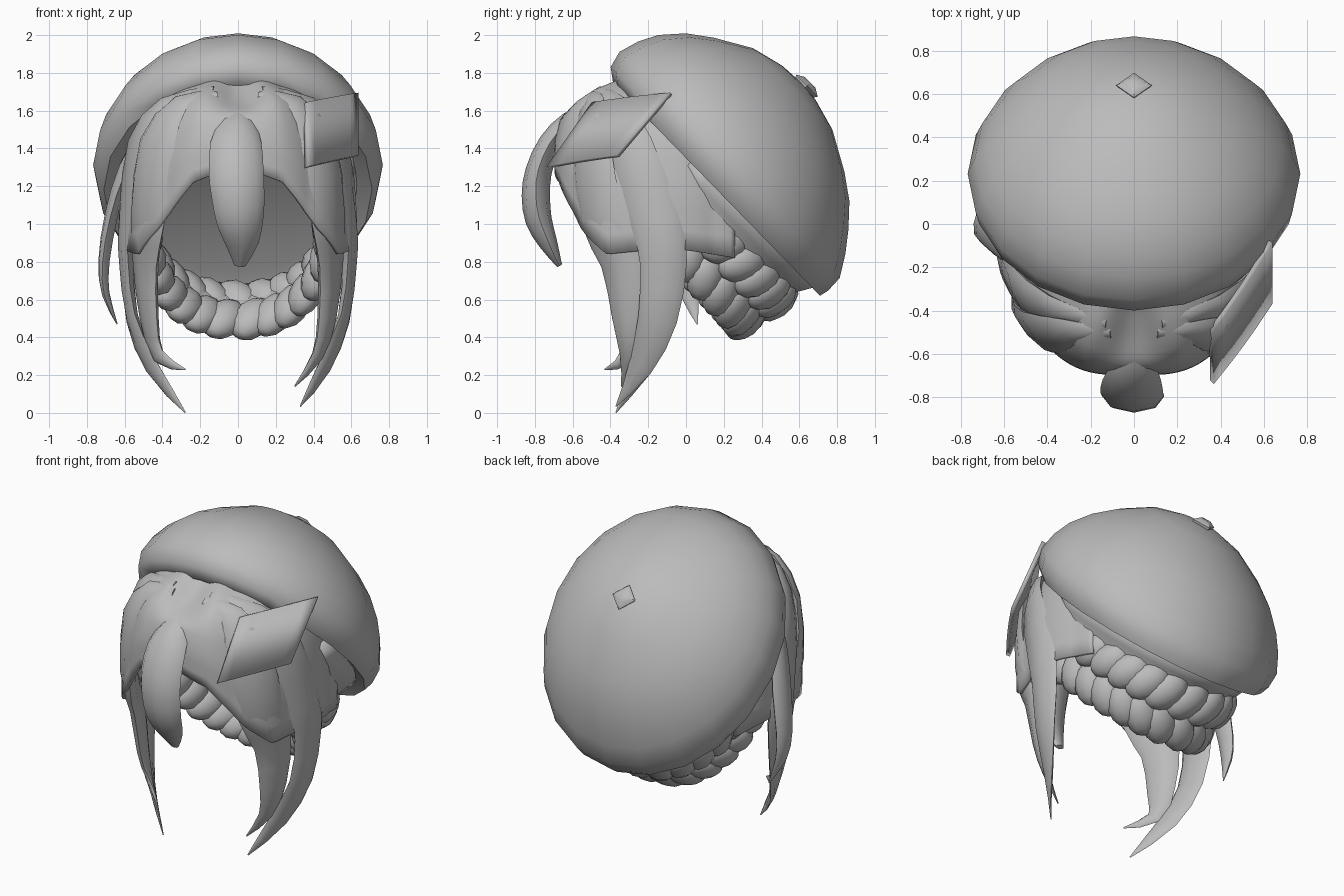
import bpy, bmesh, math
from mathutils import Vector, Matrix

if "Cube" in bpy.data.objects:
    bpy.data.objects.remove(bpy.data.objects["Cube"])

grey = bpy.data.materials.new("soft_grey")
grey.diffuse_color = (0.5, 0.5, 0.5, 1)
grey.use_nodes = True
grey.node_tree.nodes["Principled BSDF"].inputs["Base Color"].default_value = grey.diffuse_color

# Tilted frame shared by the beret, nape and braid
CENTRE = Vector((0, 0.155, 1.19))
DOWN_BACK = Vector((0, 0.698, -0.717))
AXIS = Vector((0, 0.717, 0.698))


def tilt(x, d, n):
    return CENTRE + Vector((x, 0, 0)) + DOWN_BACK * d + AXIS * n


def lerp(table, v):
    """Piecewise linear lookup; each row is (key, value, ...)."""
    for a, b in zip(table, table[1:]):
        if v <= b[0]:
            t = (v - a[0]) / (b[0] - a[0])
            return [p + (q - p) * t for p, q in zip(a[1:], b[1:])]
    return list(table[-1][1:])


def finish(bm, name, angle=50, thickness=0):
    bmesh.ops.remove_doubles(bm, verts=bm.verts, dist=1e-5)
    bmesh.ops.recalc_face_normals(bm, faces=bm.faces)
    me = bpy.data.meshes.new(name)
    bm.to_mesh(me)
    bm.free()
    me.materials.append(grey)
    for p in me.polygons:
        p.use_smooth = True
    me.set_sharp_from_angle(angle=math.radians(angle))
    ob = bpy.data.objects.new(name, me)
    bpy.context.collection.objects.link(ob)
    if thickness:
        mod = ob.modifiers.new("thickness", 'SOLIDIFY')
        mod.thickness = thickness
        mod.offset = 0
    return ob


def skin(bm, rows, closed):
    """Bridge rows of points with quads."""
    vs = [[bm.verts.new(p) for p in row] for row in rows]
    for r, s in zip(vs, vs[1:]):
        for i in range(len(r) if closed else len(r) - 1):
            j = (i + 1) % len(r)
            bm.faces.new((r[i], r[j], s[j], s[i]))
    return vs


# Beret: tilted dome with a rolled rim and a closed underside
bm = bmesh.new()
rings = [(0.05, 0.01, 0.60, 0.66), (0.0, 0.01, 0.71, 0.785), (0.05, -0.02, 0.75, 0.825),
         (0.14, -0.035, 0.767, 0.835), (0.25, -0.055, 0.735, 0.785), (0.35, -0.07, 0.68, 0.72),
         (0.46, -0.075, 0.585, 0.62), (0.55, -0.08, 0.475, 0.495), (0.66, -0.09, 0.29, 0.30),
         (0.705, -0.09, 0.13, 0.13)]
SEG = 20
rows = [[tilt(rx * math.sin(2 * math.pi * i / SEG), c + rd * math.cos(2 * math.pi * i / SEG), n)
         for i in range(SEG)] for n, c, rx, rd in rings]
vs = skin(bm, rows, True)
for ring, n in ((vs[0], 0.06), (vs[-1], 0.718)):
    tip = bm.verts.new(tilt(0, -0.06, n))
    for i in range(SEG):
        bm.faces.new((ring[i], ring[(i + 1) % SEG], tip))
finish(bm, "beret", 60)

# Small four-sided knob on the beret
bm = bmesh.new()
rows = [[tilt(r * math.sin(k * math.pi / 2), -0.05 + r * math.cos(k * math.pi / 2), n) for k in range(4)]
        for r, n in ((0.05, 0.68), (0.082, 0.725), (0.04, 0.75))]
vs = skin(bm, rows, True)
bm.faces.new(vs[-1])
bm.faces.new(vs[0])
finish(bm, "beret_knob", 50)

# Front hair: shell around the forehead with an arched lower edge
profile = [(0, 0.30, 1.79), (0.15, 0.52, 1.735), (0.3, 0.70, 1.68), (0.45, 0.85, 1.59),
           (0.6, 0.94, 1.46), (0.8, 1.0, 1.25), (1, 1.0, 1.0)]
hem = [(0, 1.30), (20, 1.22), (43, 0.97), (60, 0.84), (90, 0.87), (120, 0.82)]


def hair_point(a, t):
    """Point on the hair shell at angle a from the front, t from crown to hem."""
    f, z = lerp(profile, t)
    low = lerp(hem, abs(a))[0]
    z = 1.79 - (1.79 - z) * (1.79 - low) / 0.79
    r = f * (0.985 + 0.025 * abs(math.sin(math.radians(a * 5))))
    z -= 0.08 * math.exp(-(a / 14) ** 2) * math.sin(math.pi * min(1, t * 1.6))
    s, c = math.sin(math.radians(a)), math.cos(math.radians(a))
    return Vector((0.595 * r * math.copysign(abs(s) ** 0.87, s),
                   -0.08 - 0.61 * r * math.copysign(abs(c) ** 0.87, c), z))


bm = bmesh.new()
skin(bm, [[hair_point(i * 2.5, k / 14) for i in range(-48, 49)] for k in range(15)], False)
finish(bm, "front_hair", 45, 0.02)

# Nape hair: band reaching from under the beret to the braid
bm = bmesh.new()
rows = []
for n, rx, rd in ((0.04, 0.62, 0.75), (-0.05, 0.58, 0.70), (-0.2, 0.51, 0.61), (-0.39, 0.45, 0.575)):
    rows.append([tilt(rx * math.sin(math.radians(a)), rd * math.cos(math.radians(a)), n)
                 for a in range(-105, 106, 10)])
skin(bm, rows, False)
finish(bm, "nape_hair", 50, 0.02)

# Braid: two rows of slanted lobes around the back of the head
bm = bmesh.new()
for n, rx, rd, slant, shift in ((-0.18, 0.51, 0.655, 0.6, 0), (-0.365, 0.47, 0.615, -0.6, 0.5)):
    for k in range(-7, 8):
        a = math.radians((k + shift) * 13.5)
        sa = math.copysign(abs(math.sin(a)) ** 0.85, a)
        pos = tilt(rx * sa, rd * max(math.cos(a), -0.1), n)
        out = (Vector((math.sin(a), 0, 0)) + DOWN_BACK * math.cos(a)).normalized()
        side = AXIS.cross(out)
        frame = Matrix((side, out, AXIS)).transposed().to_4x4()
        size = 1 - 0.15 * abs(k) / 8
        m = (Matrix.Translation(pos) @ frame @ Matrix.Rotation(slant, 4, 'Y')
             @ Matrix.Diagonal((0.11 * size, 0.085 * size, 0.145 * size, 1)))
        bmesh.ops.create_uvsphere(bm, u_segments=10, v_segments=7, radius=1, matrix=m)
finish(bm, "braid", 60)


def smooth_path(pts):
    """Catmull-Rom midpoints between the given rows."""
    out = []
    for i in range(len(pts) - 1):
        a, b, c, d = (pts[max(i - 1, 0)], pts[i], pts[i + 1], pts[min(i + 2, len(pts) - 1)])
        out += [b, tuple((9 * (q + r) - p - s) / 16 for p, q, r, s in zip(a, b, c, d))]
    return out + [pts[-1]]


def lock(name, pts, sides=8):
    """Tapered hair lock: points are (x, y, z, half width, half thickness)."""
    bm = bmesh.new()
    pts = smooth_path(pts)
    P = [Vector(p[:3]) for p in pts]
    rows = []
    for i, p in enumerate(pts):
        tan = (P[min(i + 1, len(P) - 1)] - P[max(i - 1, 0)]).normalized()
        out = Vector((p[0], p[1] + 0.08, max(0, p[2] - 1.35)))
        out = (out - tan * out.dot(tan)).normalized()
        wide = tan.cross(out)
        rows.append([P[i] + wide * p[3] * math.cos(2 * math.pi * k / sides)
                     + out * p[4] * math.sin(2 * math.pi * k / sides) for k in range(sides)])
    vs = skin(bm, rows, True)
    bm.faces.new(vs[0])
    bm.faces.new(vs[-1])
    return finish(bm, name, 60)


# Centre bang
lock("centre_bang", [(0, -0.49, 1.62, 0.03, 0.02), (0, -0.62, 1.55, 0.09, 0.045),
                     (-0.01, -0.72, 1.43, 0.135, 0.06), (-0.01, -0.78, 1.28, 0.145, 0.07),
                     (0, -0.795, 1.15, 0.14, 0.075), (0.01, -0.78, 1.02, 0.125, 0.07),
                     (0.02, -0.73, 0.90, 0.09, 0.05), (0.01, -0.67, 0.78, 0.03, 0.015)])

# Long side locks on both sides, fanning out from the parting
front = [(*hair_point(12, 0.3), 0.03, 0.02), (*hair_point(34, 0.42), 0.09, 0.035),
         (*hair_point(46, 0.62), 0.14, 0.04),
         (0.475, -0.45, 1.05, 0.145, 0.05), (0.49, -0.34, 0.80, 0.125, 0.045), (0.47, -0.31, 0.50, 0.09, 0.035),
         (0.42, -0.31, 0.30, 0.05, 0.02)]
rear = [(*hair_point(16, 0.25), 0.03, 0.02), (*hair_point(52, 0.38), 0.09, 0.035),
        (*hair_point(70, 0.6), 0.14, 0.04),
        (0.59, -0.16, 1.00, 0.135, 0.04), (0.59, -0.12, 0.80, 0.125, 0.04), (0.56, -0.15, 0.50, 0.105, 0.03),
        (0.46, -0.24, 0.25, 0.07, 0.02)]
for side, s, tip_f, tip_r in (("right", 1, (0.30, -0.34, 0.14), (0.33, -0.37, 0.035)),
                              ("left", -1, (0.28, -0.43, 0.23), (0.28, -0.37, 0.003))):
    for part, pts, tip in (("front", front, tip_f), ("rear", rear, tip_r)):
        lock(f"{part}_lock_{side}", [(s * p[0], *p[1:]) for p in pts + [tip + (0.004, 0.003)]])

# Loose outer lock on the left
lock("outer_lock_left", [(-0.48, -0.2, 1.52, 0.04, 0.02), (-0.60, -0.10, 1.30, 0.08, 0.03),
                         (-0.67, -0.03, 1.05, 0.085, 0.035), (-0.71, 0.0, 0.80, 0.07, 0.03),
                         (-0.70, 0.02, 0.63, 0.05, 0.02), (-0.64, 0.06, 0.47, 0.004, 0.003)])

# Hair clip: slightly bowed four-cornered plate
A, B, C, D = (Vector(v) for v in ((0.355, -0.49, 1.64), (0.63, -0.08, 1.69),
                                  (0.63, -0.36, 1.36), (0.36, -0.73, 1.30)))
bulge = (B - A).cross(D - A).normalized()
if bulge.x < 0:
    bulge = -bulge
bm = bmesh.new()
skin(bm, [[A.lerp(B, i / 6).lerp(D.lerp(C, i / 6), j) + bulge * 0.008 * math.sin(math.pi * i / 6)
           for i in range(7)] for j in (0, 1)], False)
finish(bm, "hair_clip", 30, 0.025)
